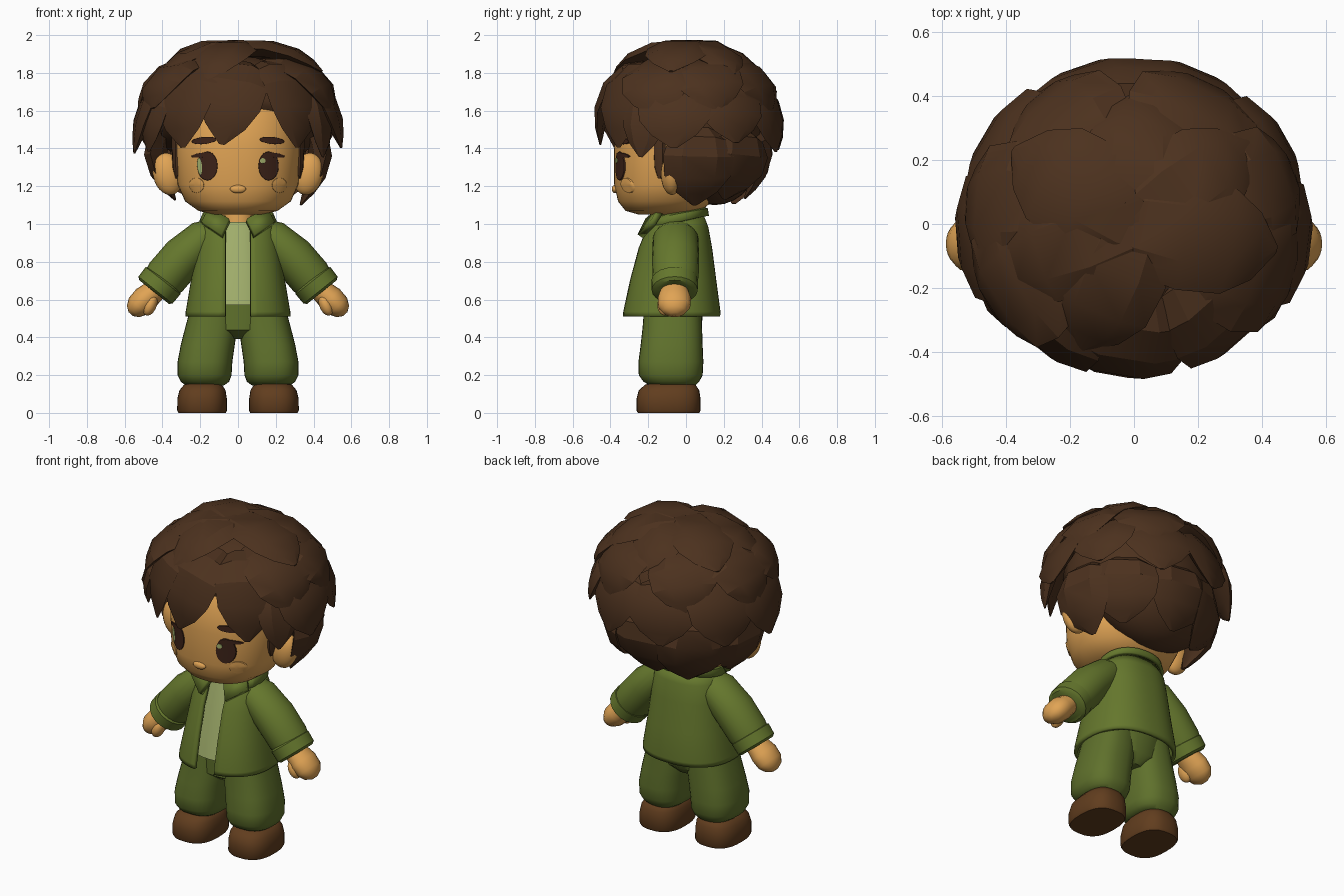
import bpy, math, random
from mathutils import Vector

random.seed(4)
if "Cube" in bpy.data.objects:
    bpy.data.objects.remove(bpy.data.objects["Cube"])


def material(name, r, g, b):
    m = bpy.data.materials.new(name)
    m.use_nodes = True
    m.diffuse_color = (r, g, b, 1)
    bsdf = m.node_tree.nodes["Principled BSDF"]
    bsdf.inputs["Base Color"].default_value = (r, g, b, 1)
    bsdf.inputs["Roughness"].default_value = 0.8
    return m


SKIN = material("skin", .75, .37, .09)
HAIR = material("brown hair", .072, .031, .013)
DARK = material("dark eye brown", .045, .016, .009)
JACKET = material("jacket green", .13, .185, .026)
PANTS = material("trouser green", .115, .165, .025)
SHIRT = material("pale green", .36, .43, .15)
SHOE = material("shoe brown", .12, .047, .013)


def make(name, verts, faces, mat, angle=40):
    me = bpy.data.meshes.new(name)
    me.from_pydata([tuple(v) for v in verts], [], faces)
    me.materials.append(mat)
    ob = bpy.data.objects.new(name, me)
    bpy.context.collection.objects.link(ob)
    bpy.ops.object.select_all(action='DESELECT')
    ob.select_set(True)
    bpy.context.view_layer.objects.active = ob
    bpy.ops.object.mode_set(mode='EDIT')
    bpy.ops.mesh.select_all(action='SELECT')
    bpy.ops.mesh.normals_make_consistent(inside=False)
    bpy.ops.object.mode_set(mode='OBJECT')
    bpy.ops.object.shade_smooth_by_angle(angle=math.radians(angle))
    return ob


def skin_rings(rings, closed=True):
    """Flatten rings of equal length and bridge them with quads."""
    n = len(rings[0])
    faces = [(k * n + i, k * n + (i + 1) % n, (k + 1) * n + (i + 1) % n, (k + 1) * n + i)
             for k in range(len(rings) - 1) for i in range(n if closed else n - 1)]
    if closed:
        faces += [tuple(range(n)), tuple(range((len(rings) - 1) * n, len(rings) * n))]
    return [v for r in rings for v in r], faces


def spow(v, e):
    return math.copysign(abs(v) ** e, v)


def loft(name, rows, mat, p=2.2, n=32, gap=0, tilt=0):
    """Stack superellipse rings (z, centre x, half width, front y, back y)."""
    rings = []
    for z, cx, rx, y0, y1 in rows:
        t0 = math.asin((gap / rx) ** (p / 2)) if gap else 0
        ring = []
        for i in range(n):
            t = t0 + (2 * math.pi - 2 * t0) * i / (n - 1 if gap else n)
            y = (y0 + y1) / 2 - (y1 - y0) / 2 * spow(math.cos(t), 2 / p)
            ring.append((cx + rx * spow(math.sin(t), 2 / p), y, z + tilt * y))
        rings.append(ring)
    return make(name, *skin_rings(rings, not gap), mat)


def thicken(ob, amount):
    m = ob.modifiers.new("thickness", 'SOLIDIFY')
    m.thickness, m.offset = amount, 0


def sweep(name, pts, widths, heights, mat, n=20, centre=(0, 0, 1.45), angle=40):
    """Run an oval section along points; its height faces away from the centre."""
    pts = [Vector(p) for p in pts]
    rings = []
    for i, p in enumerate(pts):
        t = (pts[min(i + 1, len(pts) - 1)] - pts[max(i - 1, 0)]).normalized()
        out = p - Vector(centre)
        out = (out - t * out.dot(t)).normalized()
        side = t.cross(out)
        rings.append([p + side * widths[i] * math.cos(a) + out * heights[i] * math.sin(a)
                      for a in (2 * math.pi * k / n for k in range(n))])
    return make(name, *skin_rings(rings), mat, angle)


def ball(name, loc, scale, mat, tilt=0):
    bpy.ops.mesh.primitive_uv_sphere_add(segments=24, ring_count=14, location=loc,
                                         rotation=(0, tilt, 0))
    ob = bpy.context.object
    ob.name, ob.scale = name, scale
    ob.data.materials.append(mat)
    bpy.ops.object.shade_smooth_by_angle()


# Head and neck
HEAD = [(1.05, 0, .13, -.25, .02), (1.07, 0, .21, -.32, .08), (1.12, 0, .28, -.36, .14),
        (1.21, 0, .32, -.38, .18), (1.4, 0, .335, -.38, .22), (1.55, 0, .33, -.37, .22),
        (1.7, 0, .28, -.28, .2), (1.8, 0, .14, -.14, .1)]
loft("head", HEAD, SKIN, n=48)
loft("neck", [(.94, 0, .09, -.16, .05), (1.1, 0, .09, -.15, .05)], SKIN)


def face_y(x, z):
    for a, b in zip(HEAD, HEAD[1:]):
        if a[0] <= z <= b[0]:
            f = (z - a[0]) / (b[0] - a[0])
            rx, y0, y1 = (a[k] + (b[k] - a[k]) * f for k in (2, 3, 4))
            return (y0 + y1) / 2 - (y1 - y0) / 2 * max(0, 1 - abs(x / rx) ** 2.2) ** (1 / 2.2)
    return 0


def decal(name, cx, cz, rx, rz, mat, lift=.005, tilt=0, n=24):
    """Thin oval plate that hugs the face."""
    rings = []
    for f, d in ((1, -.002), (.97, lift), (.65, lift), (.3, lift)):
        ring = []
        for i in range(n):
            a = 2 * math.pi * i / n
            u, v = f * rx * math.cos(a), f * rz * math.sin(a)
            x = cx + u * math.cos(tilt) - v * math.sin(tilt)
            z = cz + u * math.sin(tilt) + v * math.cos(tilt)
            ring.append((x, face_y(x, z) - d, z))
        rings.append(ring)
    make(name, *skin_rings(rings), mat)


# Face, ears, limbs: one pass per side
for s, side in ((1, "left_"), (-1, "right_")):
    decal(side + "eye", s * .162, 1.307, .054, .077, DARK, .006)
    decal(side + "lash", s * .19, 1.365, .058, .012, DARK, .007, -s * .12)
    decal(side + "brow", s * .18, 1.442, .066, .019, DARK, .008, -s * .1)
    decal(side + "cheek", s * .22, 1.205, .04, .04, SKIN, .007)
    ball(side + "ear", (s * .37, -.075, 1.265), (.08, .058, .112), SKIN, s * .2)
    sweep(side + "sideburn", [(s * .325, -.14, z) for z in (1.5, 1.4, 1.3, 1.24)],
          [.035, .035, .03, .008], [.025, .025, .02, .005], HAIR, 8)

    # Sleeve, cuff, hand and thumb
    path = [(.1, .965), (.18, .925), (.29, .825), (.38, .72), (.43, .66)]
    sweep(side + "sleeve", [(s * x, -.055, z) for x, z in path],
          [.09, .12, .125, .122, .105], [.07, .1, .115, .115, .1], JACKET, centre=(0, -.055, .5))
    cuff = [(.39, .71), (.397, .7), (.437, .65), (.445, .64)]
    sweep(side + "cuff", [(s * x, -.06, z) for x, z in cuff],
          [.11, .124, .122, .105], [.1, .117, .115, .1], JACKET, centre=(0, -.06, .4))
    hand = [(.41, .68), (.45, .64), (.49, .605), (.53, .565), (.555, .537), (.568, .523)]
    sweep(side + "hand", [(s * x, -.062, z) for x, z in hand],
          [.07, .075, .088, .085, .06, .02], [.06, .062, .07, .065, .045, .015],
          SKIN, centre=(0, -.062, .3), angle=70)
    ball(side + "thumb", (s * .465, -.11, .57), (.034, .042, .058), SKIN, -s * .4)

    # Trouser leg and shoe
    loft(side + "trouser_leg", [(.145, s * .175, .1, -.19, .05), (.165, s * .175, .128, -.225, .07),
                                (.2, s * .177, .143, -.25, .088), (.27, s * .175, .145, -.252, .092),
                                (.36, s * .16, .143, -.24, .088), (.45, s * .142, .138, -.23, .085),
                                (.58, s * .125, .12, -.22, .08)], PANTS, 2.5)
    loft(side + "shoe", [(0, s * .19, .125, -.255, .07), (.012, s * .19, .132, -.262, .077),
                         (.075, s * .19, .131, -.262, .077), (.12, s * .188, .122, -.25, .07),
                         (.15, s * .185, .1, -.215, .05), (.165, s * .18, .06, -.16, .01)], SHOE, 2.6)

    # Pointed collar flap
    flap = [(.15, -.13, 1.078), (.045, -.2, 1.02), (.085, -.242, .935), (.19, -.175, 1.005)]
    thicken(make(side + "collar_flap", [(s * x, y, z) for x, y, z in flap], [(0, 1, 2, 3)], JACKET), .035)
loft("trouser_hips", [(.39, 0, .06, -.15, .03), (.44, 0, .18, -.22, .08), (.6, 0, .22, -.22, .1)], PANTS)

# Eye highlights and nose
decal("right_eye_glint", -.203, 1.305, .013, .045, SHIRT, .009, .1)
decal("left_eye_glint", .131, 1.335, .016, .014, SHIRT, .009)
ball("nose", (0, -.375, 1.185), (.042, .018, .022), SKIN)

# Shirt, open jacket and collar
loft("shirt", [(.57, 0, .2, -.285, .1), (.8, 0, .17, -.235, .08), (1.01, 0, .14, -.17, .06)], SHIRT)
thicken(loft("jacket", [(.51, 0, .268, -.325, .17), (.535, 0, .266, -.325, .172), (.7, 0, .238, -.29, .15),
                        (.87, 0, .213, -.245, .128), (.98, 0, .195, -.2, .108), (1.04, 0, .15, -.165, .085)],
             JACKET, 2.4, 48, gap=.065), .022)
thicken(loft("collar", [(1.02, 0, .195, -.2, .112), (1.055, 0, .18, -.18, .108), (1.07, 0, .135, -.15, .08),
                        (1.0, 0, .12, -.14, .06)], JACKET, 2.2, 40, gap=.09, tilt=.2), .02)

# Hair: scalp shell trimmed by a plane that is high in front and low behind
ball("scalp", (0, .01, 1.53), (.42, .4, .36), HAIR)
bpy.ops.object.transform_apply(location=True, rotation=True, scale=True)
bpy.ops.object.mode_set(mode='EDIT')
bpy.ops.mesh.select_all(action='SELECT')
bpy.ops.mesh.bisect(plane_co=(0, 0, 1.45), plane_no=(0, .5, 1), clear_inner=True, use_fill=True)
bpy.ops.object.mode_set(mode='OBJECT')
ball("nape_hair", (0, .15, 1.36), (.36, .24, .26), HAIR)


def lock(name, az, swirl, root, mid, tip, width, thick):
    """Leaf-shaped strand; root, mid and tip are (radius, z) at an angle from the front."""
    def at(deg, rz):
        a = math.radians(deg)
        return Vector((1.08 * rz[0] * math.sin(a), -rz[0] * math.cos(a), rz[1]))
    a, b, c = at(az, root), at(az + swirl * .4, mid), at(az + swirl, tip)
    steps = (0, .2, .45, .7, .87, 1)
    pts = [a * (1 - t) ** 2 + b * 2 * t * (1 - t) + c * t * t for t in steps]
    sweep(name, pts, [width * k for k in (.5, .85, 1, .93, .6, .08)],
          [thick * k for k in (.6, 1, 1, .85, .5, .1)], HAIR, 6, angle=25)


# Each row: name, angles, swirl, root, middle, tip, width, thickness
ROWS = [
    ("crown", (-68, -18, 75, 130, 180, 232), 0, (-.1, 1.91), (.2, 1.985), (.42, 1.79), .17, .05),
    ("upper", (-105, -65, 62, 103, 150, 205), 6, (.17, 1.85), (.43, 1.84), (.49, 1.6), .2, .05),
    ("fringe", (-40, 4, 40), 0, (.22, 1.84), (.47, 1.81), (.46, 1.4), .18, .045),
    ("middle", (-122, -84, 82, 120, 157, 197), 3, (.36, 1.72), (.46, 1.68), (.51, 1.4), .2, .05),
    ("temple", (-64, 64), 0, (.36, 1.7), (.47, 1.66), (.48, 1.38), .14, .045),
    ("lower", (-100, 100, 136, 178, 220), 0, (.36, 1.5), (.48, 1.38), (.31, 1.12), .19, .055),
]
for row, angles, swirl, root, mid, tip, width, thick in ROWS:
    for i, az in enumerate(angles):
        turn = -14 if (row, az) == ("fringe", 4) else swirl + random.uniform(-5, 5)
        dz = random.uniform(-.03, .03)
        lock(f"{row}_lock_{i + 1}", az, turn, root, mid, (tip[0], tip[1] + dz),
             width * random.uniform(.93, 1.08), thick)
